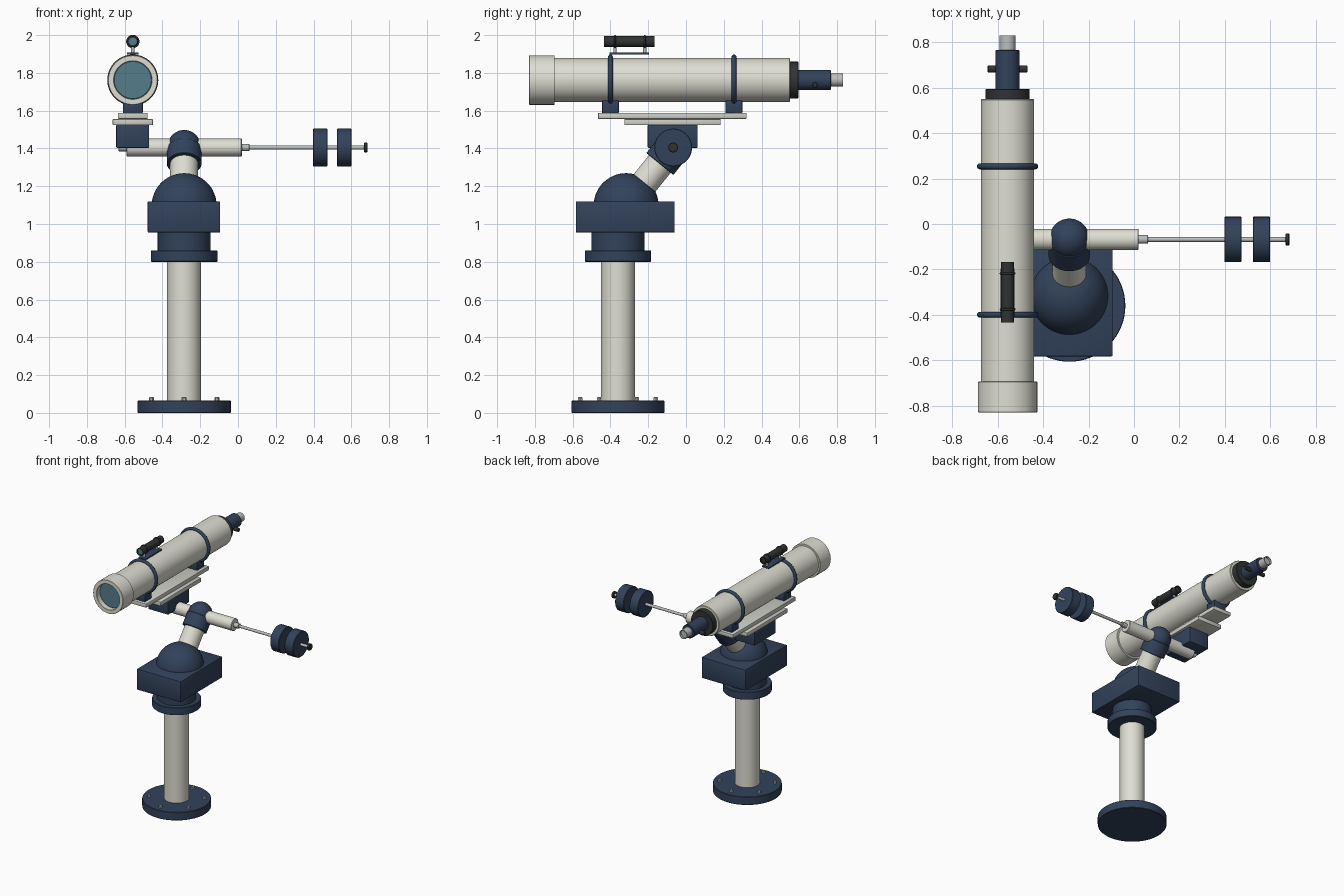
import bpy, bmesh, math
from mathutils import Vector

if "Cube" in bpy.data.objects:
    bpy.data.objects.remove(bpy.data.objects["Cube"])


def material(name, rgb):
    m = bpy.data.materials.new(name)
    m.diffuse_color = (*rgb, 1)
    m.use_nodes = True
    m.node_tree.nodes["Principled BSDF"].inputs["Base Color"].default_value = m.diffuse_color
    return m


NAVY = material("navy_paint", (0.032, 0.055, 0.105))
CREAM = material("cream_paint", (0.74, 0.73, 0.65))
STEEL = material("steel", (0.5, 0.52, 0.52))
PLATE = material("pale_plate", (0.62, 0.62, 0.57))
BLACK = material("black_paint", (0.03, 0.033, 0.032))
GLASS = material("glass", (0.09, 0.2, 0.26))


def finish(name, bm, mat, smooth=True):
    bmesh.ops.recalc_face_normals(bm, faces=bm.faces)
    me = bpy.data.meshes.new(name)
    bm.to_mesh(me)
    bm.free()
    me.materials.append(mat)
    ob = bpy.data.objects.new(name, me)
    bpy.context.collection.objects.link(ob)
    if smooth:
        bpy.ops.object.select_all(action='DESELECT')
        bpy.context.view_layer.objects.active = ob
        ob.select_set(True)
        bpy.ops.object.shade_smooth_by_angle(angle=math.radians(35))
    return ob


def turned(name, profile, origin, axis, mat, n=64):
    """Revolve (radius, distance) points about an axis through origin."""
    bm = bmesh.new()
    rot = Vector((0, 0, 1)).rotation_difference(Vector(axis).normalized())
    verts = [bm.verts.new(Vector(origin) + rot @ Vector((r, 0, t))) for r, t in profile]
    edges = [bm.edges.new(p) for p in zip(verts, verts[1:])]
    bmesh.ops.spin(bm, geom=verts + edges, cent=origin, axis=rot @ Vector((0, 0, 1)),
                   angle=math.tau, steps=n, use_merge=True)
    bmesh.ops.remove_doubles(bm, verts=bm.verts, dist=1e-5)
    return finish(name, bm, mat)


def rod(name, r, t0, t1, origin, axis, mat, b=0.003, n=64):
    """Solid cylinder with slightly softened rims."""
    return turned(name, [(0, t0), (r - b, t0), (r, t0 + b), (r, t1 - b), (r - b, t1), (0, t1)],
                  origin, axis, mat, n)


def ball(name, r, centre, mat):
    bm = bmesh.new()
    bmesh.ops.create_uvsphere(bm, u_segments=64, v_segments=32, radius=r)
    bmesh.ops.translate(bm, verts=bm.verts, vec=centre)
    return finish(name, bm, mat)


def box(name, x, y, z, mat, bevel=0.005):
    bm = bmesh.new()
    bmesh.ops.create_cube(bm, size=1)
    for v in bm.verts:
        for i, (a, c) in enumerate((x, y, z)):
            v.co[i] = a if v.co[i] < 0 else c
    bmesh.ops.bevel(bm, geom=bm.edges[:], offset=bevel, segments=2, affect='EDGES', profile=0.5)
    return finish(name, bm, mat)


def hoop(name, major, minor, centre, mat, stretch=1):
    """Ring around the y axis."""
    k = 16
    pts = [(major + minor * math.cos(math.tau * i / k), stretch * minor * math.sin(math.tau * i / k))
           for i in range(k + 1)]
    return turned(name, pts, centre, Y, mat)


X, Y, Z = (1, 0, 0), (0, 1, 0), (0, 0, 1)

# Pier with bolted base
PIER = (-0.285, -0.36, 0)
rod("base_flange", 0.247, 0, 0.065, PIER, Z, NAVY)
rod("pier_column", 0.09, 0.06, 0.81, PIER, Z, CREAM)
for i in range(6):
    a = math.radians(30 + 60 * i)
    rod(f"base_bolt_{i}", 0.013, 0.06, 0.083,
        (PIER[0] + 0.2 * math.cos(a), PIER[1] + 0.2 * math.sin(a), 0), Z, STEEL, n=6)
rod("pier_collar", 0.176, 0.8, 0.86, PIER, Z, NAVY)
rod("pier_neck", 0.14, 0.85, 0.96, PIER, Z, NAVY)

# Mount housing and polar axis
box("mount_housing", (-0.478, -0.094), (-0.583, -0.06), (0.955, 1.12), NAVY)
DOME = Vector((-0.285, -0.317, 1.097))
HEAD = Vector((-0.285, -0.068, 1.405))
POLAR = (HEAD - DOME).normalized()
ball("mount_dome", 0.172, DOME, NAVY)
rod("polar_shaft", 0.074, -0.3, 0, HEAD, POLAR, CREAM)
rod("polar_collar", 0.092, -0.112, -0.01, HEAD, POLAR, NAVY)
ball("polar_head", 0.088, HEAD + POLAR * 0.006, NAVY)

# Declination axis and counterweights
DEC = (0, HEAD.y, HEAD.z)
rod("declination_tube", 0.047, -0.59, 0.02, DEC, X, CREAM)
rod("declination_stub", 0.02, -0.632, -0.58, DEC, X, STEEL)
rod("counterweight_collar", 0.019, 0.015, 0.062, DEC, X, STEEL)
rod("counterweight_rod", 0.011, 0.05, 0.67, DEC, X, STEEL, n=32)
rod("counterweight_inner", 0.1, 0.398, 0.474, DEC, X, NAVY)
rod("counterweight_outer", 0.1, 0.524, 0.6, DEC, X, NAVY)
rod("rod_end_stop", 0.026, 0.667, 0.685, DEC, X, BLACK)

# Saddle and dovetail plates
box("saddle_block", (-0.645, -0.47), (-0.203, 0.062), (1.403, 1.525), NAVY)
box("saddle_plate", (-0.664, -0.45), (-0.326, 0.183), (1.523, 1.556), PLATE)
box("dovetail_plate", (-0.636, -0.478), (-0.466, 0.321), (1.556, 1.588), PLATE)

# Main tube, hollow dew shield and lens
TUBE = (-0.557, 0, 1.762)
rod("main_tube", 0.117, -0.72, 0.55, TUBE, Y, CREAM)
turned("dew_shield", [(0.1, -0.76), (0.1, -0.828), (0.102, -0.83), (0.129, -0.83), (0.131, -0.828),
                      (0.131, -0.697), (0.129, -0.695), (0.1, -0.695), (0.1, -0.76)],
       TUBE, Y, CREAM)
rod("objective_lens", 0.101, -0.79, -0.775, TUBE, Y, GLASS)

# Tube rings with feet
for tag, y in (("front", -0.4), ("rear", 0.254)):
    hoop(f"{tag}_tube_ring", 0.122, 0.013, (TUBE[0], y, TUBE[2]), NAVY)
    box(f"{tag}_ring_foot", (-0.61, -0.504), (y - 0.044, y + 0.044), (1.585, 1.655), NAVY)

# Focuser and eyepiece
rod("rear_cell", 0.097, 0.545, 0.596, TUBE, Y, BLACK)
rod("focuser_body", 0.053, 0.59, 0.767, TUBE, Y, NAVY)
turned("eyepiece", [(0.035, 0.76), (0.035, 0.83), (0.029, 0.83), (0.029, 0.815), (0, 0.815)],
       TUBE, Y, STEEL)
rod("focus_knobs", 0.015, -0.088, 0.088, (TUBE[0], 0.683, 1.737), X, BLACK, n=32)

# Finder scope on its bracket
FINDER = (-0.557, 0, 1.966)
turned("finder_tube", [(0, -0.41), (0.025, -0.41), (0.025, -0.435), (0.029, -0.435), (0.029, -0.168),
                       (0.023, -0.168), (0.023, -0.18), (0, -0.18)], FINDER, Y, BLACK)
rod("finder_lens", 0.0252, -0.425, -0.415, FINDER, Y, GLASS)
box("finder_base", (-0.588, -0.526), (-0.405, -0.195), (1.897, 1.908), NAVY, 0.002)
for tag, y in (("front", -0.376), ("rear", -0.218)):
    hoop(f"{tag}_finder_ring", 0.03, 0.005, (FINDER[0], y, FINDER[2]), BLACK)
    rod(f"{tag}_finder_post", 0.009, 1.905, 1.94, (FINDER[0], y, 0), Z, STEEL, n=24)
